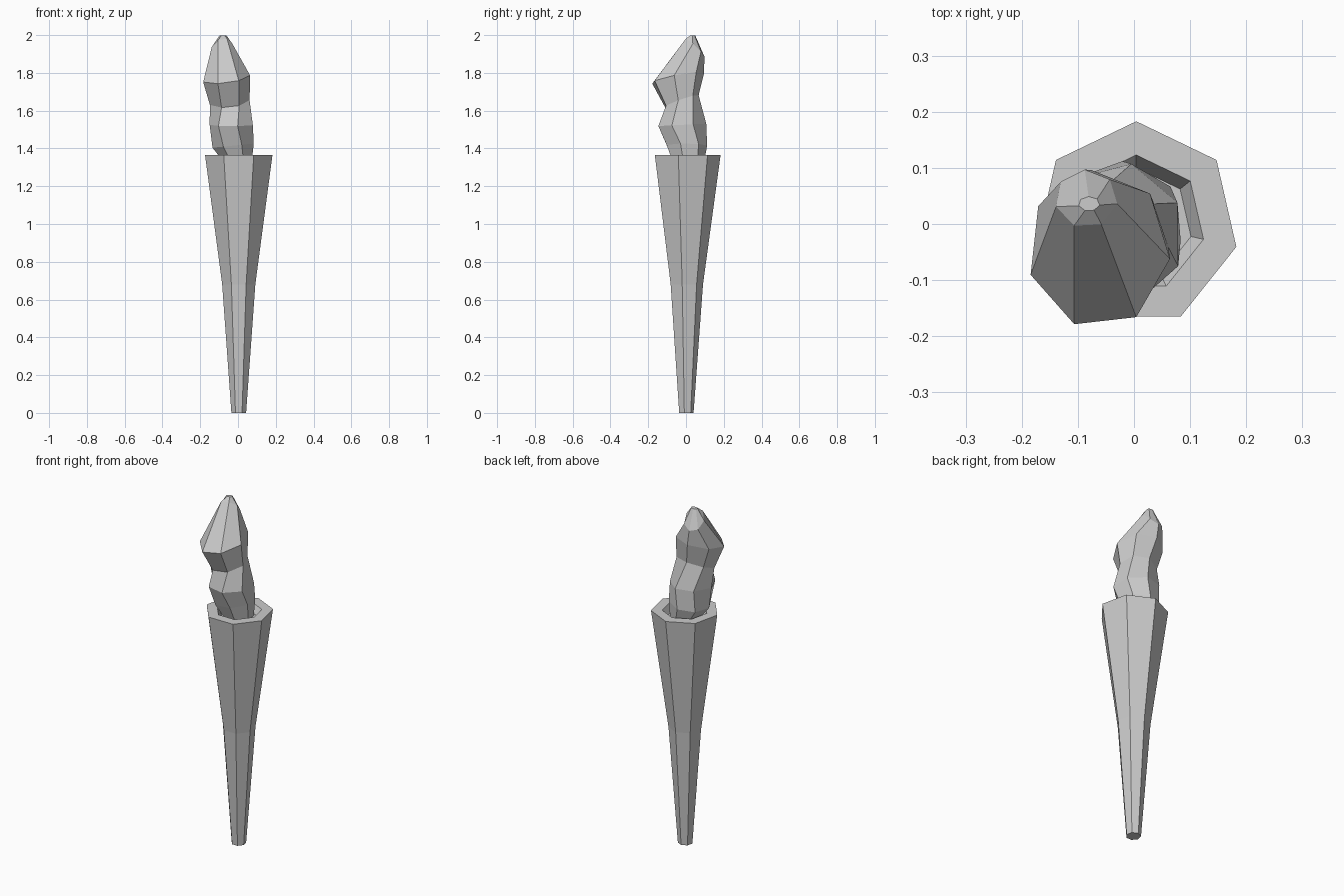
import bpy, bmesh
from math import cos, sin, radians, tau

if "Cube" in bpy.data.objects:
    bpy.data.objects.remove(bpy.data.objects["Cube"])

SIDES = 7


def loft(name, sections):
    """Skin rings of (cx, cy, z, rx, ry, start angle, x tilt, y tilt) into a closed solid."""
    bm = bmesh.new()
    rings = []
    for cx, cy, z, rx, ry, start, tx, ty in sections:
        ring = []
        for i in range(SIDES):
            a = radians(start) + tau * i / SIDES
            dx, dy = rx * cos(a), ry * sin(a)
            ring.append(bm.verts.new((cx + dx, cy + dy, z + tx * dx + ty * dy)))
        rings.append(ring)
    for low, high in zip(rings, rings[1:]):
        for i in range(SIDES):
            j = (i + 1) % SIDES
            bm.faces.new((low[i], low[j], high[j], high[i]))
    bm.faces.new(rings[0][::-1])
    bm.faces.new(rings[-1])
    bmesh.ops.recalc_face_normals(bm, faces=bm.faces)
    mesh = bpy.data.meshes.new(name)
    bm.to_mesh(mesh)
    bm.free()
    obj = bpy.data.objects.new(name, mesh)
    bpy.context.collection.objects.link(obj)
    return obj


# Tapered handle with a flat rim and a shallow recess on top
profile = [(0.04, 0), (0.09, 0.68), (0.183, 1.365), (0.123, 1.365), (0.1, 1.325)]
loft("torch_handle", [(0.004, 0, z, r, r, 90, 0, 0) for r, z in profile])

# Irregular faceted flame leaning out of the recess
loft("flame", [
    (0.00, 0.01, 1.325, 0.075, 0.085, -15, 0, 0),
    (-0.025, 0.00, 1.415, 0.112, 0.112, -15, 0.1, 0),
    (-0.03, -0.02, 1.525, 0.12, 0.13, -25, 0, 0.05),
    (-0.045, -0.025, 1.65, 0.108, 0.092, -10, 0.1, 0.35),
    (-0.063, -0.045, 1.775, 0.128, 0.142, -7, 0.12, 0.2),
    (-0.085, 0.045, 1.935, 0.056, 0.052, -10, 0.2, -0.9),
    (-0.08, 0.036, 1.998, 0.019, 0.013, -10, 0.05, 0),
])
